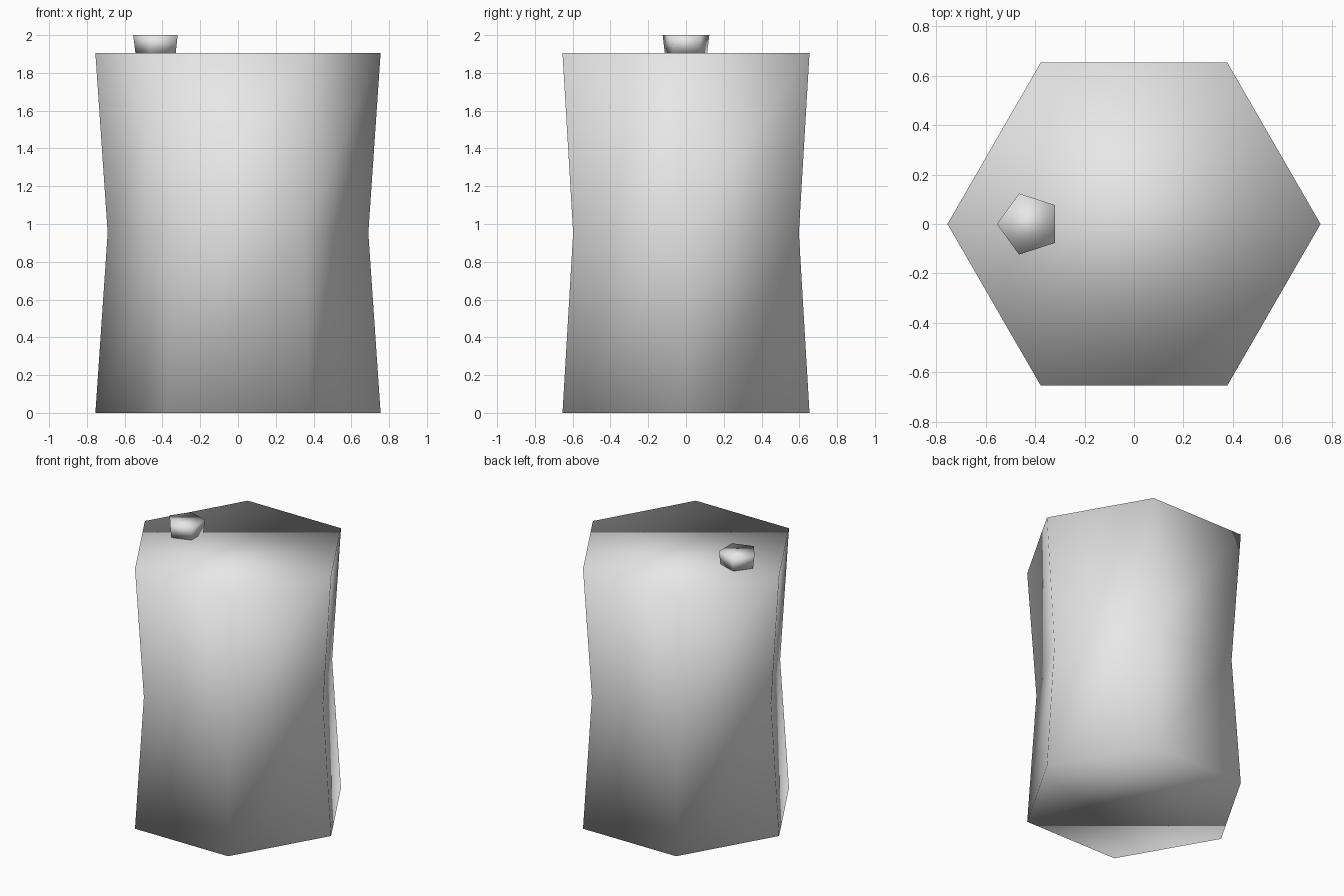
import bpy, bmesh, math

if "Cube" in bpy.data.objects:
    bpy.data.objects.remove(bpy.data.objects["Cube"])

grey = bpy.data.materials.new("light_grey")
grey.diffuse_color = (0.8, 0.8, 0.8, 1)
grey.use_nodes = True
grey.node_tree.nodes["Principled BSDF"].inputs["Base Color"].default_value = grey.diffuse_color


def lofted_prism(name, sides, centre_x, rings, start):
    """Stack regular polygon rings (z, radius), close both ends, shade smooth."""
    bm = bmesh.new()
    loops = []
    for z, r in rings:
        angles = [start + 2 * math.pi * i / sides for i in range(sides)]
        loops.append([bm.verts.new((centre_x + r * math.cos(a), r * math.sin(a), z))
                      for a in angles])
    for low, high in zip(loops, loops[1:]):
        for i in range(sides):
            j = (i + 1) % sides
            bm.faces.new((low[i], low[j], high[j], high[i]))
    bm.faces.new(loops[0][::-1])
    bm.faces.new(loops[-1])
    for f in bm.faces:
        f.smooth = True
    mesh = bpy.data.meshes.new(name)
    bm.to_mesh(mesh)
    bm.free()
    mesh.materials.append(grey)
    obj = bpy.data.objects.new(name, mesh)
    bpy.context.collection.objects.link(obj)
    return obj


# Six-sided can body with a pinched waist
lofted_prism("can_body", 6, 0, [(0, 0.755), (0.953, 0.69), (1.905, 0.755)], 0)

# Small five-sided spout that flares upward
lofted_prism("spout", 5, -0.425, [(1.905, 0.118), (2.0, 0.13)], math.pi)
